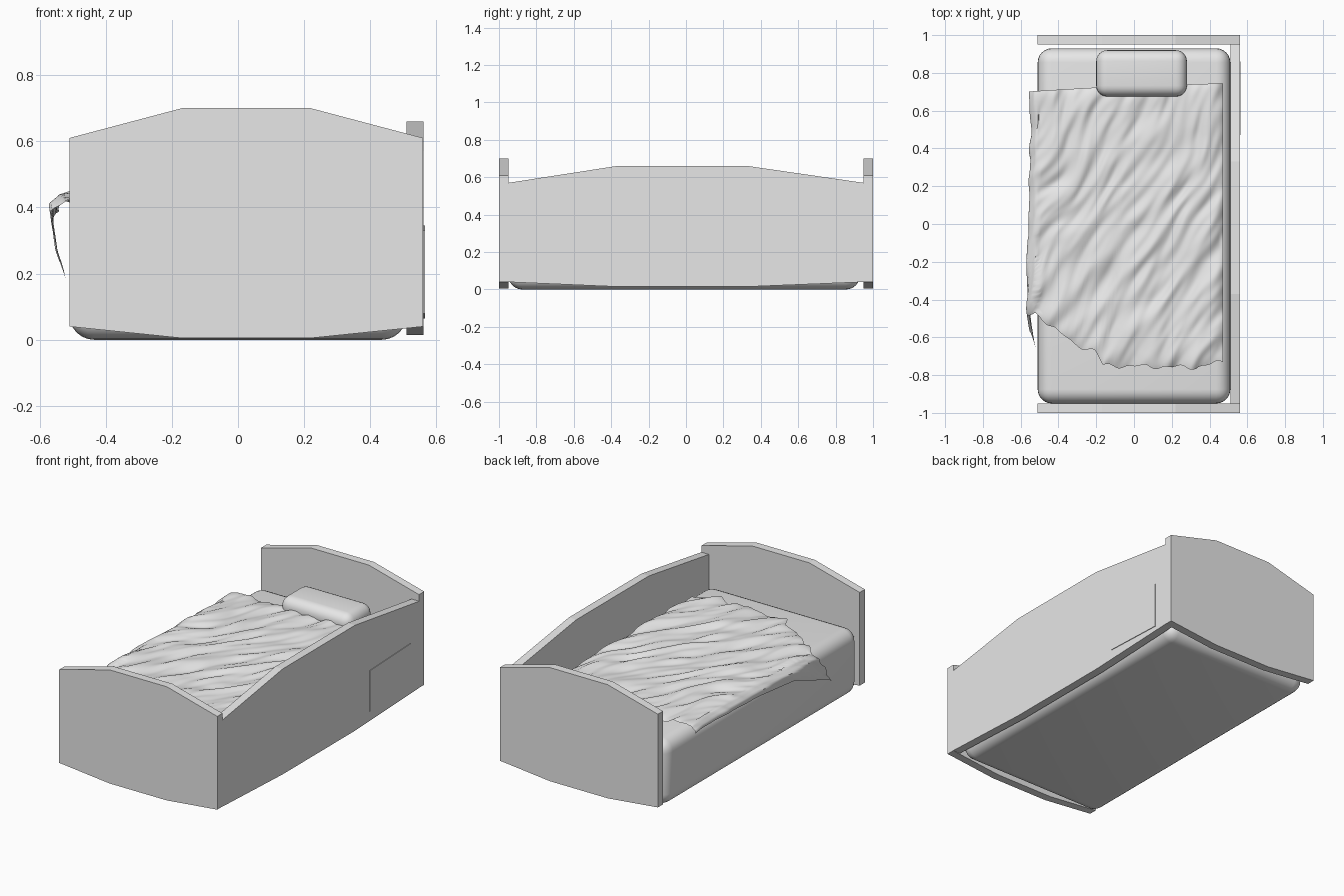
import bpy, bmesh, math
from mathutils import Vector, noise

cube = bpy.data.objects.get("Cube")
if cube:
    bpy.data.objects.remove(cube, do_unlink=True)

grey = bpy.data.materials.new("plain_grey")
grey.use_nodes = True
grey.diffuse_color = (0.8, 0.8, 0.8, 1)
grey.node_tree.nodes["Principled BSDF"].inputs["Base Color"].default_value = grey.diffuse_color


def make_object(name, bm):
    bmesh.ops.recalc_face_normals(bm, faces=bm.faces)
    mesh = bpy.data.meshes.new(name)
    bm.to_mesh(mesh)
    bm.free()
    mesh.materials.append(grey)
    obj = bpy.data.objects.new(name, mesh)
    bpy.context.collection.objects.link(obj)
    return obj


def smooth(obj, angle):
    bpy.ops.object.select_all(action="DESELECT")
    obj.select_set(True)
    bpy.context.view_layer.objects.active = obj
    bpy.ops.object.shade_smooth_by_angle(angle=math.radians(angle))


def board(name, outline, axis, start, end):
    """Extrude an (across, height) outline along x or y."""
    bm = bmesh.new()
    place = (lambda a, z: (a, start, z)) if axis == "y" else (lambda a, z: (start, a, z))
    face = bm.faces.new([bm.verts.new(place(a, z)) for a, z in outline])
    grown = bmesh.ops.extrude_face_region(bm, geom=[face])["geom"]
    shift = Vector((0, end - start, 0) if axis == "y" else (end - start, 0, 0))
    bmesh.ops.translate(bm, vec=shift, verts=[v for v in grown if isinstance(v, bmesh.types.BMVert)])
    return make_object(name, bm)


def rounded_box(name, low, high, radius, segments=6):
    bm = bmesh.new()
    bmesh.ops.create_cube(bm, size=1)
    low, high = Vector(low), Vector(high)
    bmesh.ops.scale(bm, vec=high - low, verts=bm.verts)
    bmesh.ops.translate(bm, vec=(low + high) / 2, verts=bm.verts)
    bmesh.ops.bevel(bm, geom=bm.edges[:], offset=radius, segments=segments,
                    profile=0.5, affect="EDGES")
    obj = make_object(name, bm)
    smooth(obj, 40)
    return obj


def interp(points, t):
    """Piecewise linear lookup; each point is (t, value)."""
    for (t0, a), (t1, b) in zip(points, points[1:]):
        if t <= t1:
            return a + (b - a) * max(0, (t - t0) / (t1 - t0))
    return points[-1][1]


# End boards
end_outline = [(-.51, .04), (-.17, .005), (.22, .005), (.56, .04),
               (.56, .61), (.22, .70), (-.17, .70), (-.51, .61)]
board("footboard", end_outline, "y", -1, -.95)
board("headboard", end_outline, "y", .95, 1)

# Side board and the thin plate on its outer face
side_outline = [(-.95, .04), (-.37, .015), (.33, .015), (.95, .04),
                (.95, .57), (.33, .66), (-.37, .66), (-.95, .57)]
board("side_board", side_outline, "x", .51, .561)
plate_outline = [(.47, .08), (.86, .065), (.86, .345), (.47, .33)]
board("side_plate", plate_outline, "x", .561, .565)

# Mattress and pillow
rounded_box("mattress", (-.51, -.95, 0), (.51, .93, .40), .075)
rounded_box("pillow", (-.20, .675, .37), (.28, .92, .50), .058)

# Blanket: a wrinkled sheet that drapes over the open side
drape_x = [(0, -.46), (.06, -.52), (.11, -.555), (.25, -.54), (.34, -.515)]
drape_z = [(0, .437), (.06, .437), (.11, .41), (.25, .27), (.34, .19)]
hem_length = [(0, .12), (.45, .14), (.7, .17), (.85, .25), (1, .34)]
foot_edge = [(0, -.73), (.12, -.76), (.5, -.75), (.53, -.67), (.62, -.64),
             (.7, -.55), (.78, -.48), (.84, -.49), (1, -.67)]
head_edge = [(0, .745), (.6, .725), (.85, .71), (1, .70)]


def blanket_point(u, v):
    ragged = .008 * math.sin(u * 41) + .006 * math.sin(u * 83)
    top, foot = interp(head_edge, u), interp(foot_edge, u) + ragged
    y = top + (foot - top) * v
    flat = .47 - u * (.93 + interp(hem_length, v))
    d = -.46 - flat
    x, z = (interp(drape_x, d), interp(drape_z, d)) if d > 0 else (flat, .437)
    # Diagonal folds, warped by noise
    warp = noise.noise(Vector((flat * 3, y * 2, 1)))
    across = flat * .87 - y * .5
    along = flat * .5 + y * .87
    fold = noise.noise(Vector((across * 13 + warp, along * 3.5, 4)))
    fold += .5 * noise.noise(Vector((across * 25 + warp * 2, along * 5, 9)))
    if d > .05:
        x -= .012 * fold + .012 * math.exp(-((y + .35) / .25) ** 2)
        z += .006 * fold
    else:
        z += .022 * fold
    # Tuck the sheet down beside the board and at both ends
    z -= .025 * math.exp(-u * 40) + .012 * (math.exp(-v * 40) + math.exp((v - 1) * 40))
    if x > -.46:
        z = max(z, .404)
    return x, y, z


nu, nv = 90, 120
bm = bmesh.new()
rows = [[bm.verts.new(blanket_point(i / nu, j / nv)) for i in range(nu + 1)]
        for j in range(nv + 1)]
for a, b in zip(rows, rows[1:]):
    for i in range(nu):
        bm.faces.new((a[i], b[i], b[i + 1], a[i + 1]))
smooth(make_object("blanket", bm), 60)
